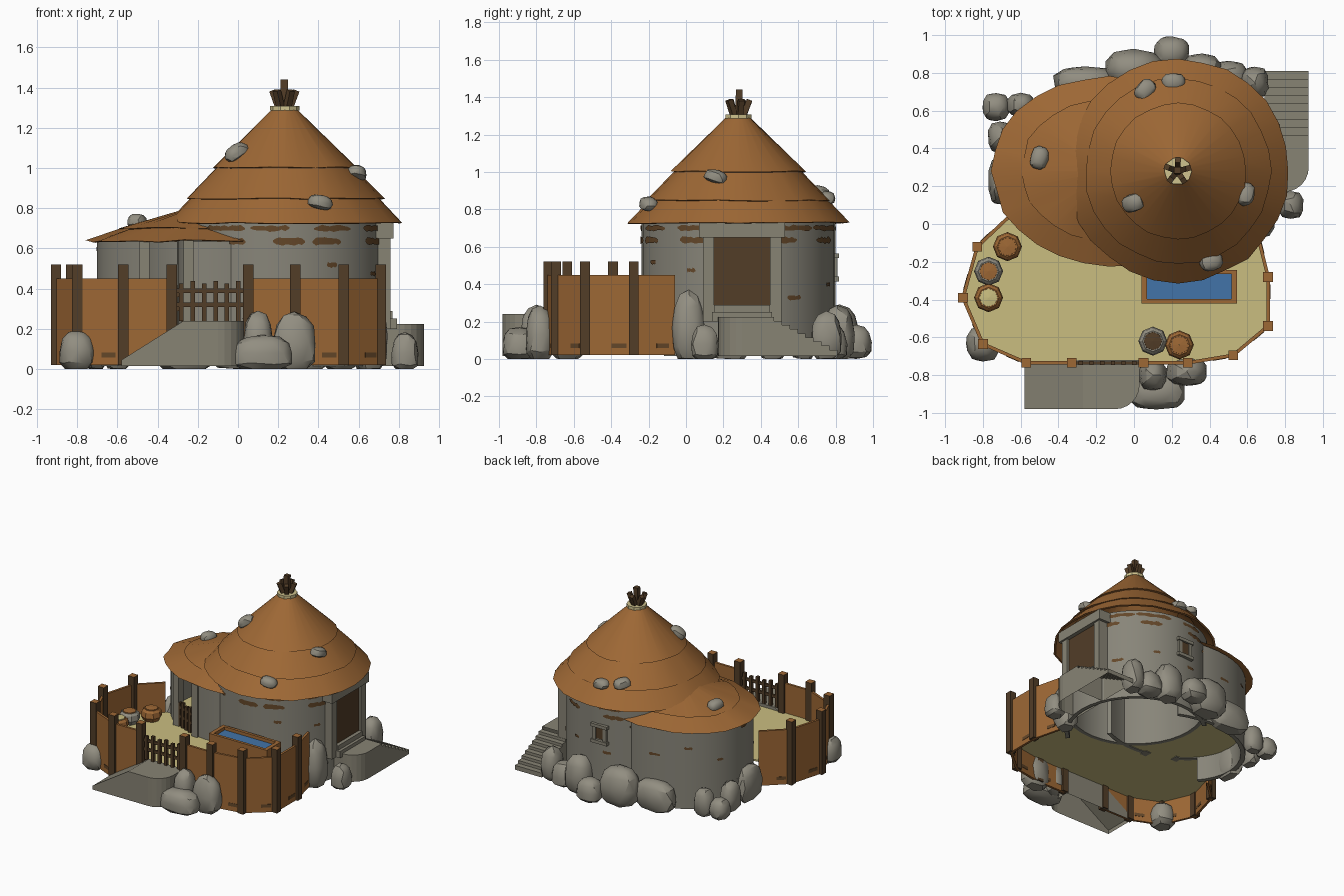
import bpy, bmesh, math, random
from mathutils import Vector, Matrix

if "Cube" in bpy.data.objects:
    bpy.data.objects.remove(bpy.data.objects["Cube"])
random.seed(4)

def mat(name, r, g, b):
    m = bpy.data.materials.new(name)
    lin = lambda c: ((c / 255 + 0.055) / 1.055) ** 2.4
    m.diffuse_color = (lin(r), lin(g), lin(b), 1)
    m.use_nodes = True
    m.node_tree.nodes["Principled BSDF"].inputs["Base Color"].default_value = m.diffuse_color
    return m

THATCH = mat("thatch orange", 158, 104, 53)
WALL = mat("plaster grey", 136, 133, 121)
STONE = mat("step stone", 135, 131, 116)
ROCK = mat("rock grey", 146, 142, 129)
WOOD = mat("dark wood", 82, 61, 39)
PATCH = mat("bare clay", 100, 71, 41)
STRAW = mat("straw", 202, 190, 128)
CREAM = mat("cream binding", 208, 195, 142)
WATER = mat("water blue", 66, 116, 168)

def finish(name, bm, m, smooth=0, drop=None):
    bmesh.ops.recalc_face_normals(bm, faces=bm.faces)
    if drop:  # open shells: remove hidden faces by rule
        bm.normal_update()
        bmesh.ops.delete(bm, geom=[f for f in bm.faces if any(f.normal.dot(Vector(d)) > 0.95 for d in drop)], context='FACES')
    me = bpy.data.meshes.new(name)
    bm.to_mesh(me)
    bm.free()
    me.materials.append(m)
    o = bpy.data.objects.new(name, me)
    bpy.context.collection.objects.link(o)
    if smooth:
        bpy.ops.object.select_all(action='DESELECT')
        o.select_set(True)
        bpy.context.view_layer.objects.active = o
        bpy.ops.object.shade_smooth_by_angle(angle=math.radians(smooth))
    return o

def prism(name, m, pts, vec, drop=None):
    """Extrude a 3D outline along vec."""
    bm = bmesh.new()
    f = bm.faces.new([bm.verts.new(p) for p in pts])
    r = bmesh.ops.extrude_face_region(bm, geom=[f])
    bmesh.ops.translate(bm, vec=vec, verts=[v for v in r['geom'] if isinstance(v, bmesh.types.BMVert)])
    return finish(name, bm, m, 0, drop)

def box(name, m, x0, x1, y0, y1, z0, z1):
    return prism(name, m, [(x0, y0, z0), (x1, y0, z0), (x1, y1, z0), (x0, y1, z0)], (0, 0, z1 - z0))

def beam(name, m, a, b, w, h):
    """Box from a to b; w sideways, h the other way."""
    a, b = Vector(a), Vector(b)
    d = (b - a).normalized()
    side = d.cross(Vector((0, 0, 1))) if abs(d.z) < 0.98 else Vector((1, 0, 0))
    side.normalize()
    up = side.cross(d)
    return prism(name, m, [a + side * w / 2 * i + up * h / 2 * j for i, j in ((-1, -1), (1, -1), (1, 1), (-1, 1))], b - a)

def on_ring(c, r, deg):
    """Point on a round wall; c = x, y, optional x-stretch."""
    t = math.radians(deg)
    return c[0] + (c[2] if len(c) > 2 else 1) * r * math.cos(t), c[1] + r * math.sin(t)

def lathe(name, m, prof, c, a0=0, a1=360, seg=28, jit=0, smooth=35):
    """Spin a closed (radius, z) loop about a vertical axis."""
    bm = bmesh.new()
    full = a1 - a0 == 360
    rings = []
    for i in range(seg if full else seg + 1):
        a = a0 + (a1 - a0) * i / seg
        k, dz = 1 + random.uniform(-jit, jit), random.uniform(-jit, jit) * 0.3
        rings.append([bm.verts.new((*on_ring(c, r * k, a), z + dz)) for r, z in prof])
    n = len(prof)
    for i in range(seg):
        p, q = rings[i], rings[(i + 1) % len(rings)]
        for j in range(n):
            bm.faces.new((p[j], q[j], q[(j + 1) % n], p[(j + 1) % n]))
    if not full:
        bm.faces.new(rings[0])
        bm.faces.new(rings[-1])
    bmesh.ops.remove_doubles(bm, verts=bm.verts, dist=1e-5)
    return finish(name, bm, m, smooth)

def rock(name, x, y, z, rx, ry, rz, rot=0, tilt=0):
    """Chunky stone: a blocky sphere with jitter, broader at the base."""
    bm = bmesh.new()
    bmesh.ops.create_icosphere(bm, subdivisions=2, radius=1)
    M = Matrix.Rotation(rot, 3, 'Z') @ Matrix.Rotation(tilt, 3, 'Y')
    for v in bm.verts:
        p = v.co * random.uniform(0.98, 1.08)
        p = Vector([math.copysign(abs(t) ** 0.78, t) for t in p])
        w = 1.03 - 0.1 * p.z
        v.co = M @ Vector((p.x * rx * w, p.y * ry * w, p.z * rz)) + Vector((x, y, z))
        v.co.z = max(v.co.z, 0)
    return finish(name, bm, ROCK, 28)

def patch(c, r, a, z, da, h):
    """Ragged thin clay patch following a round wall."""
    bm = bmesh.new()
    prev = None
    n = 10
    for i in range(n + 1):
        x, y = on_ring(c, r, a + da * (i / n - 0.5))
        k = random.uniform(0.6, 1.1) if 0 < i < n else 0.25
        off = random.uniform(-0.1, 0.1) * h
        cur = [bm.verts.new((x, y, z + off + s * h * k / 2)) for s in (-1, 1)]
        if prev:
            bm.faces.new((prev[0], cur[0], cur[1], prev[1]))
        prev = cur
    finish("clay_patch", bm, PATCH)

HUT, ANX = (0.215, 0.28), (-0.13, 0.28, 1.24)
ROOF = (0.233, 0.28)

# walls of the main hut and the lower annex, reaching the ground only outside the yard
def wall(name, c, r, z, h, a0, a1, seg):
    lathe(name, WALL, [(r, z), (r, h), (r - 0.03, h), (r - 0.03, z)], c, a0, a1, seg)
wall("hut_wall", HUT, 0.518, 0.2, 0.735, 0, 360, 36)
wall("hut_wall_base", HUT, 0.518, 0.015, 0.2, -50, 130, 18)
wall("annex_wall", ANX, 0.46, 0.2, 0.635, 60, 233, 20)
wall("annex_wall_base", ANX, 0.46, 0.015, 0.2, 60, 215, 18)
wall("annex_wall_front", ANX, 0.46, 0.2, 0.635, 258, 300, 5)
for a in (233, 258):
    x, y = on_ring(ANX, 0.45, a)
    beam("annex_door_post", STONE, (x, y, 0.2), (x, y, 0.64), 0.05, 0.06)

# bare clay patches
for a in range(-125, 131, 32):
    if abs(a) > 26:
        patch(HUT, 0.522, a + random.uniform(-4, 4), 0.70, random.uniform(20, 30), 0.03)
        patch(HUT, 0.522, a + random.uniform(-8, 8), 0.635, random.uniform(16, 26), 0.035)
        patch(HUT, 0.522, a, random.uniform(0.3, 0.55), random.uniform(5, 10), 0.025)
for a in range(75, 232, 26):
    patch(ANX, 0.464, a, random.uniform(0.35, 0.6), random.uniform(5, 12), 0.022)

# layered thatch roofs
def tier(name, c, r0, z0, r1, z1, jit):
    t = 0.015
    lathe(name, THATCH, [(r0, z0), (r1, z1), (max(r1 - t, 0.001), z1 - t), (r0 - t, z0 - 0.003)], c, seg=28, jit=jit)
tier("hut_roof_low", ROOF, 0.59, 0.728, 0.46, 0.865, 0.015)
tier("hut_roof_mid", ROOF, 0.492, 0.848, 0.33, 1.015, 0.012)
tier("hut_roof_top", ROOF, 0.36, 1.003, 0.06, 1.295, 0.01)
tier("annex_roof_low", ANX, 0.50, 0.637, 0.33, 0.71, 0.022)
tier("annex_roof_top", ANX, 0.38, 0.70, 0.01, 0.83, 0.022)

# roof crown with bundled sticks
lathe("crown_binding", CREAM, [(0.001, 1.285), (0.073, 1.285), (0.073, 1.308), (0.001, 1.308)], ROOF, seg=10)
for i in range(5):
    a = math.radians(72 * i + 15)
    dx, dy = math.cos(a), math.sin(a)
    beam("crown_stick", WOOD, (0.23 + 0.02 * dx, 0.28 + 0.02 * dy, 1.28), (0.23 + 0.06 * dx, 0.28 + 0.06 * dy, 1.385), 0.03, 0.03)
beam("crown_stick_middle", WOOD, (0.23, 0.28, 1.28), (0.23, 0.285, 1.44), 0.036, 0.036)

# side door
box("door_panel", WOOD, 0.71, 0.74, 0.13, 0.47, 0.22, 0.66)
for y in (0.09, 0.45):
    box("door_jamb", STONE, 0.64, 0.758, y, y + 0.06, 0.2, 0.65)
box("door_lintel", STONE, 0.64, 0.772, 0.07, 0.53, 0.65, 0.73)
box("door_step_low", STONE, 0.69, 0.79, 0.14, 0.46, 0.2, 0.252)
box("door_step_high", STONE, 0.69, 0.768, 0.15, 0.45, 0.25, 0.288)

# back window
box("window_pane", WOOD, 0.15, 0.23, 0.77, 0.803, 0.45, 0.54)
for x in (0.13, 0.22):
    box("window_jamb", STONE, x, x + 0.03, 0.77, 0.81, 0.43, 0.55)
for z in (0.415, 0.54):
    box("window_rail", STONE, 0.12, 0.26, 0.77, 0.818, z, z + 0.025)

# hollow stone landings with one rounded corner, then ramp and stairs
DOWN = (0, 0, -1)
def landing(name, x0, x1, y0, y1, z, r, drop):
    arc = [(x1 - r + r * math.sin(t), y0 + r - r * math.cos(t), 0.015) for t in [math.pi / 12 * i for i in range(7)]]
    prism(name, STONE, [(x0, y0, 0.015)] + arc + [(x1, y1, 0.015), (x0, y1, 0.015)], (0, 0, z - 0.015), [DOWN, drop])
landing("side_landing", 0.68, 0.925, 0.17, 0.47, 0.225, 0.13, (0, 1, 0))
outline = [(0.69, 0.47, 0.015)]
for i in range(8):
    outline += [(0.69, 0.47 + (i + j) * 0.0425, 0.203 - 0.022 * i) for j in (0, 1)]
prism("side_stairs", STONE, outline + [(0.69, 0.81, 0.015)], (0.235, 0, 0), [DOWN])
landing("front_landing", -0.27, 0.03, -0.98, -0.72, 0.24, 0.13, (-1, 0, 0))
prism("front_ramp", STONE, [(-0.58, -0.98, 0.015), (-0.27, -0.98, 0.015), (-0.27, -0.98, 0.24), (-0.58, -0.98, 0.045)],
      (0, 0.26, 0), [DOWN, (1, 0, 0)])

# yard fence
F = [(-0.66, 0.04), (-0.83, -0.12), (-0.905, -0.39), (-0.8, -0.635), (-0.57, -0.735), (-0.33, -0.735),
     (0.05, -0.735), (0.285, -0.735), (0.525, -0.695), (0.71, -0.54), (0.71, -0.28), (0.655, -0.06)]
for i in range(len(F) - 1):
    (ax, ay), (bx, by) = F[i], F[i + 1]
    if i != 5:
        beam("fence_panel", THATCH, (ax, ay, 0.235), (bx, by, 0.235), 0.018, 0.43)
        a, b = Vector((ax, ay, 0.07)), Vector((bx, by, 0.07))
        beam("fence_stain", PATCH, a.lerp(b, 0.55), a.lerp(b, 0.85), 0.023, 0.025)
    if i:
        o = beam("fence_post", WOOD, (ax, ay, 0.02), (ax, ay, 0.52), 0.052, 0.052)
        o.data.materials.append(THATCH)
        for p in o.data.polygons:
            p.material_index = int(p.normal.z > 0.9)

# picket gates: yard entrance and annex entrance
def gate(a, b, n):
    a, b = Vector(a), Vector(b)
    for z in (0.08, 0.15):
        up = Vector((0, 0, z))
        beam("gate_rail", WOOD, a + up, b + up, 0.015, 0.022)
    for i in range(n):
        p = a.lerp(b, (i + 0.5) / n)
        beam("gate_picket", WOOD, p, p + Vector((0, 0, 0.185 + 0.012 * (i % 2))), 0.022, 0.022)
gate((-0.31, -0.735, 0.24), (0.03, -0.735, 0.24), 6)
gate((-0.46, -0.09, 0.22), (-0.25, -0.17, 0.22), 5)

# straw floor of yard and annex, going round the open hut base
edge = F + [on_ring(HUT, 0.5, a) for a in range(-45, -226, -12)] + [on_ring(ANX, 0.44, a) for a in range(122, 213, 10)]
prism("straw_floor", STRAW, [(x, y, 0.205) for x, y in edge], (0, 0, 0.012))

# water trough
box("trough_water", WATER, 0.06, 0.52, -0.40, -0.26, 0.22, 0.385)
for y in (-0.42, -0.265):
    box("trough_side", THATCH, 0.04, 0.545, y, y + 0.022, 0.21, 0.41)
for x in (0.04, 0.515):
    box("trough_end", THATCH, x, x + 0.03, -0.42, -0.25, 0.21, 0.41)

# eight-sided pots
for x, y, body, fill in ((-0.67, -0.12, THATCH, THATCH), (-0.77, -0.25, ROCK, THATCH), (-0.77, -0.39, THATCH, STRAW),
                         (0.1, -0.62, ROCK, WOOD), (0.24, -0.64, THATCH, THATCH)):
    lathe("pot", body, [(0.001, 0.21), (0.055, 0.21), (0.077, 0.25), (0.07, 0.29), (0.055, 0.305), (0.001, 0.295)], (x, y), seg=8, smooth=0)
    lathe("pot_fill", fill, [(0.001, 0.29), (0.05, 0.29), (0.048, 0.31), (0.001, 0.314)], (x, y), seg=8, smooth=0)

# boulders round the base
for r in ((-0.80, -0.635, 0.09, 0.085, 0.09, 0.10), (0.10, -0.80, 0.15, 0.07, 0.08, 0.135), (0.28, -0.78, 0.13, 0.105, 0.075, 0.15),
          (0.12, -0.89, 0.08, 0.15, 0.09, 0.09), (0.66, 0.015, 0.17, 0.08, 0.085, 0.19), (0.83, 0.1, 0.08, 0.065, 0.07, 0.10),
          (0.64, 0.75, 0.12, 0.07, 0.08, 0.13), (0.2, 0.91, 0.09, 0.09, 0.08, 0.09), (0.36, 0.81, 0.13, 0.10, 0.09, 0.15),
          (0.0, 0.82, 0.14, 0.15, 0.10, 0.15), (-0.26, 0.75, 0.11, 0.16, 0.08, 0.12), (0.51, 0.78, 0.08, 0.09, 0.08, 0.10),
          (-0.73, 0.62, 0.08, 0.07, 0.07, 0.08), (-0.60, 0.63, 0.10, 0.07, 0.06, 0.11), (-0.71, 0.46, 0.11, 0.06, 0.08, 0.12),
          (-0.71, 0.23, 0.13, 0.06, 0.12, 0.14)):
    rock("boulder", *r)

# stones weighing down the thatch
for x, y, z, rot, tilt in ((-0.01, 0.11, 1.08, 0.3, -0.6), (0.59, 0.16, 0.975, 1.4, 0.3), (0.41, -0.2, 0.83, 0.2, 0.2),
                           (0.06, 0.71, 0.89, 0.9, 0.2), (0.21, 0.75, 0.86, 0, 0.1), (-0.5, 0.35, 0.735, 1.3, 0.1)):
    rock("roof_stone", x, y, z, 0.06, 0.046, 0.036, rot, tilt)
